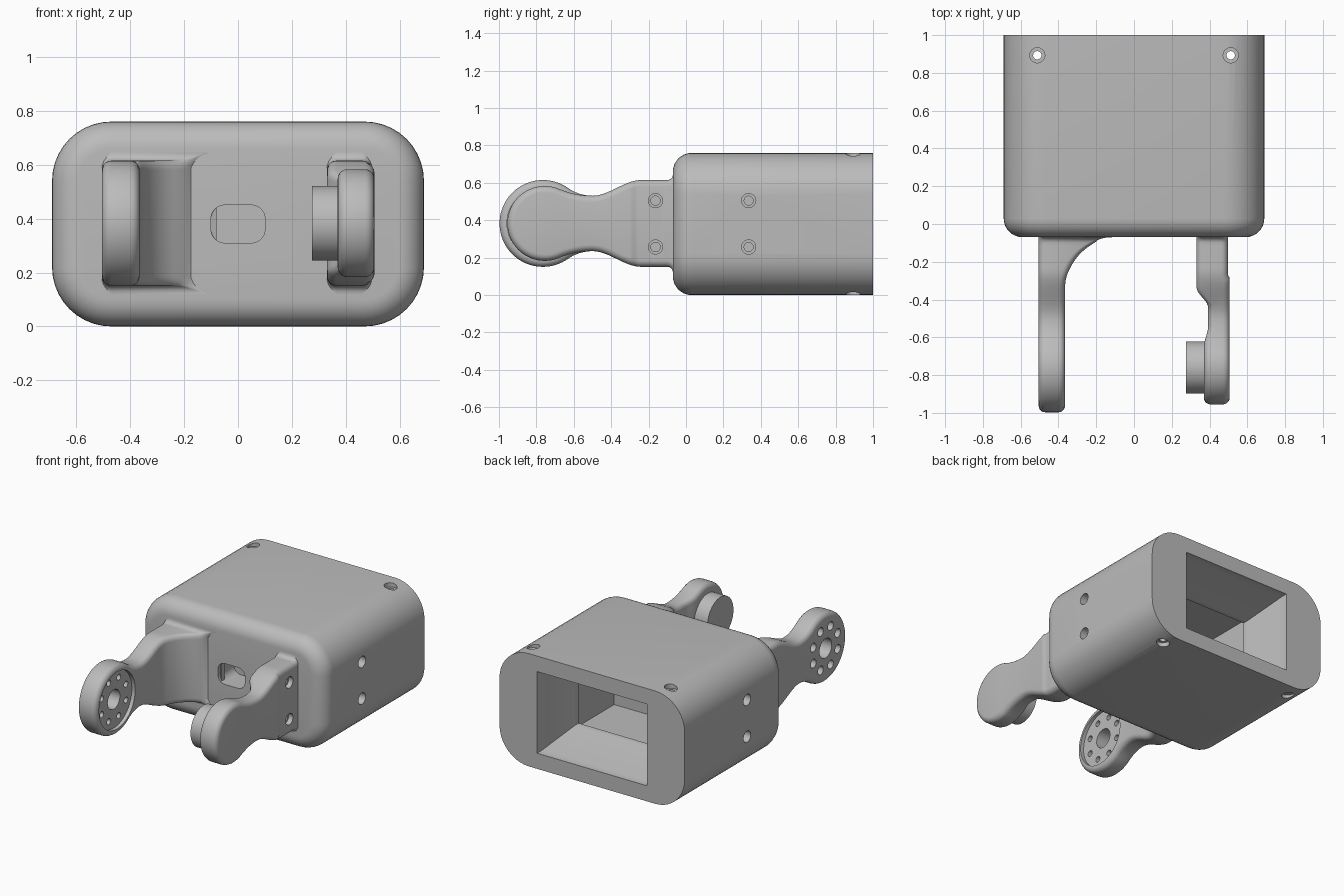
import bpy, bmesh
from math import sin, cos, pi, sqrt, atan2

old = bpy.data.objects.get("Cube")
if old:
    bpy.data.objects.remove(old)

ZC = 0.383          # height of the arm axis
FRONT = -0.07       # front plane of the housing

grey = bpy.data.materials.new("plain grey")
grey.use_nodes = True
grey.diffuse_color = (0.5, 0.5, 0.5, 1)
grey.node_tree.nodes["Principled BSDF"].inputs["Base Color"].default_value = (0.5, 0.5, 0.5, 1)


def loft(name, sections, cap_start=True):
    """Skin a list of closed sections with equal point counts."""
    bm = bmesh.new()
    rows = [[bm.verts.new(p) for p in s] for s in sections]
    n = len(rows[0])
    for a, b in zip(rows, rows[1:]):
        for j in range(n):
            k = (j + 1) % n
            bm.faces.new((a[j], a[k], b[k], b[j]))
    if cap_start:
        bm.faces.new(rows[0])
    bm.faces.new(rows[-1])
    bmesh.ops.remove_doubles(bm, verts=bm.verts, dist=1e-5)
    bmesh.ops.recalc_face_normals(bm, faces=bm.faces)
    me = bpy.data.meshes.new(name)
    bm.to_mesh(me)
    bm.free()
    me.materials.append(grey)
    ob = bpy.data.objects.new(name, me)
    bpy.context.collection.objects.link(ob)
    return ob


def turned(name, axis, u, v, steps, n=32):
    """Stepped round solid along x or z; steps are (position, radius)."""
    def point(t, r, a):
        p, q = u + r * cos(a), v + r * sin(a)
        return (t, p, q) if axis == "x" else (p, q, t)
    return loft(name, [[point(t, r, 2 * pi * i / n) for i in range(n)] for t, r in steps])


def rounded(y, w, h, r, zc=0.38, seg=10):
    """Rounded rectangle facing along y, given by half sizes."""
    pts = []
    for q, (sx, sz) in enumerate(((1, 1), (-1, 1), (-1, -1), (1, -1))):
        for i in range(seg + 1):
            a = (q + i / seg) * pi / 2
            pts.append((sx * (w - r) + r * cos(a), y, zc + sz * (h - r) + r * sin(a)))
    return pts


def box_section(y, w, h):
    return [(sx * w, y, 0.38 + sz * h) for sx, sz in ((1, 1), (-1, 1), (-1, -1), (1, -1))]


def cut(ob, cutters):
    """Subtract the cutters, then discard them."""
    for c in cutters:
        c.hide_render = True
        m = ob.modifiers.new("cut", "BOOLEAN")
        m.operation, m.solver, m.object = "DIFFERENCE", "EXACT", c
    dg = bpy.context.evaluated_depsgraph_get()
    me = bpy.data.meshes.new_from_object(ob.evaluated_get(dg))
    ob.modifiers.clear()
    ob.data = me
    for c in cutters:
        bpy.data.objects.remove(c)


def ease(t):
    t = min(max(t, 0), 1)
    return t * t * (3 - 2 * t)


def outline(r, cy, waist=0.148, wy=-0.5, flare=0.232):
    """Upper half outline of an arm: disc, waist arc, flare, root fillet."""
    d = wy - cy
    R = (d * d + waist * waist - r * r) / (2 * (r - waist))
    end = atan2(waist + R, d)
    pts = []
    for i in range(29):
        a = pi + (end - pi) * i / 28
        pts.append((cy + r * cos(a), r * sin(a)))
    for i in range(1, 11):
        a = (pi + end) + (3 * pi / 2 - pi - end) * i / 10
        pts.append((wy + R * cos(a), waist + R + R * sin(a)))
    for i in range(1, 15):
        t = i / 14
        pts.append((wy + 0.26 * t, waist + (flare - waist) * ease(t)))
    for i in range(1, 9):
        pts.append((-0.24 + 0.14 * i / 8, flare))
    for i in range(1, 6):
        a = i / 5 * pi / 2
        pts.append((-0.1 + 0.03 * sin(a), flare + 0.03 * (1 - cos(a))))
    return pts + [(-0.03, flare + 0.03)]


def arm(name, r, cy, x_low, x_high, b=0.035, k=5):
    """Arm with rounded edges; x_low and x_high give its faces along y."""
    pts = outline(r, cy)
    sections = []
    for i, (y, h) in enumerate(pts):
        p, q = pts[max(i - 1, 0)], pts[min(i + 1, len(pts) - 1)]
        ty, tz = (q[0] - p[0], q[1] - p[1]) if i else (0, 1)
        length = sqrt(ty * ty + tz * tz)
        ny, nz = tz / length, -ty / length
        top = []
        for side in (1, -1):
            half = []
            for j in range(k + 1):
                a = j / k * pi / 2
                off, dx = b * (1 - sin(a)), b * (1 - cos(a))
                x = x_low(y) + dx if side > 0 else x_high(y) - dx
                half.append((x, y + ny * off, max(h + nz * off, 0)))
            top += half[::side]
        sections.append([(x, yy, ZC + z) for x, yy, z in top] +
                        [(x, yy, ZC - z) for x, yy, z in reversed(top)])
    return loft(name, sections, cap_start=False)


# Housing shell with a rounded front rim
shell = []
for i in range(9):
    a = i / 8 * pi / 2
    e = 0.1 * (1 - sin(a))
    shell.append(rounded(FRONT + 0.1 * (1 - cos(a)), 0.69 - e, 0.38 - e, 0.22 - e))
shell.append(rounded(1, 0.69, 0.38, 0.22))
housing = loft("housing", shell)

# Funnel mouth, inner chamber, front slot and screw holes
cutters = [
    loft("chamber_cutter", [box_section(1.02, 0.41, 0.275), box_section(0.95, 0.41, 0.275),
                            box_section(0.74, 0.31, 0.16), box_section(0.7, 0.31, 0.16),
                            box_section(0.7, 0.36, 0.22), box_section(0.25, 0.36, 0.22)]),
    loft("slot_cutter", [rounded(-0.2, 0.1, 0.07, 0.05), rounded(0.1, 0.1, 0.07, 0.05)]),
]
for s in (-1, 1):
    cutters.append(turned("corner_hole_cutter", "z", s * 0.512, 0.893,
                          [(-0.1, 0.04), (0.03, 0.04), (0.03, 0.022),
                           (0.73, 0.022), (0.73, 0.04), (0.9, 0.04)]))
    for z in (0.257, 0.505):
        cutters.append(turned("side_hole_cutter", "x", 0.335, z,
                              [(s * 0.8, 0.038), (s * 0.64, 0.038),
                               (s * 0.64, 0.024), (s * 0.5, 0.024)]))
cut(housing, cutters)


# Right arm: wide inner fillet at its root, drilled disc at its tip
def right_inner(y):
    t = min(max(y + 0.355, 0), 0.285)
    return -0.08 - sqrt(0.285 ** 2 - t * t)


right_arm = arm("right_arm", 0.232, -0.765, lambda y: -0.505, right_inner)
cutters = [turned("recess_cutter", "x", -0.765, ZC, [(-0.39, 0.192), (-0.3, 0.192)], 64),
           turned("axle_hole_cutter", "x", -0.765, ZC, [(-0.6, 0.065), (-0.2, 0.065)])]
for i in range(8):
    a = (i + 0.5) * pi / 4
    cutters.append(turned("ring_hole_cutter", "x", -0.765 + 0.14 * cos(a), ZC + 0.14 * sin(a),
                          [(-0.6, 0.029), (-0.45, 0.029), (-0.45, 0.02), (-0.2, 0.02)], 20))
cut(right_arm, cutters)


# Left arm: thicker root, shallow step on both faces, screw holes
def left_inner(y):
    return 0.37 + 0.022 * ease((y + 0.64) / 0.1) - 0.062 * ease((y + 0.45) / 0.1)


def left_outer(y):
    return 0.497 if y > -0.285 else 0.506


left_arm = arm("left_arm", 0.2, -0.755, left_inner, left_outer)
cut(left_arm, [turned("arm_hole_cutter", "x", -0.163, z,
                      [(0.6, 0.038), (0.465, 0.038), (0.465, 0.025), (0.41, 0.025)])
               for z in (0.257, 0.505)])

# Pivot boss on the inner face of the left arm
pivot_boss = turned("pivot_boss", "x", -0.76, ZC, [(0.275, 0.138), (0.4, 0.138)], 64)

for ob in (housing, right_arm, left_arm, pivot_boss):
    bpy.ops.object.select_all(action="DESELECT")
    ob.select_set(True)
    bpy.context.view_layer.objects.active = ob
    bpy.ops.object.shade_smooth_by_angle(angle=pi / 6)
